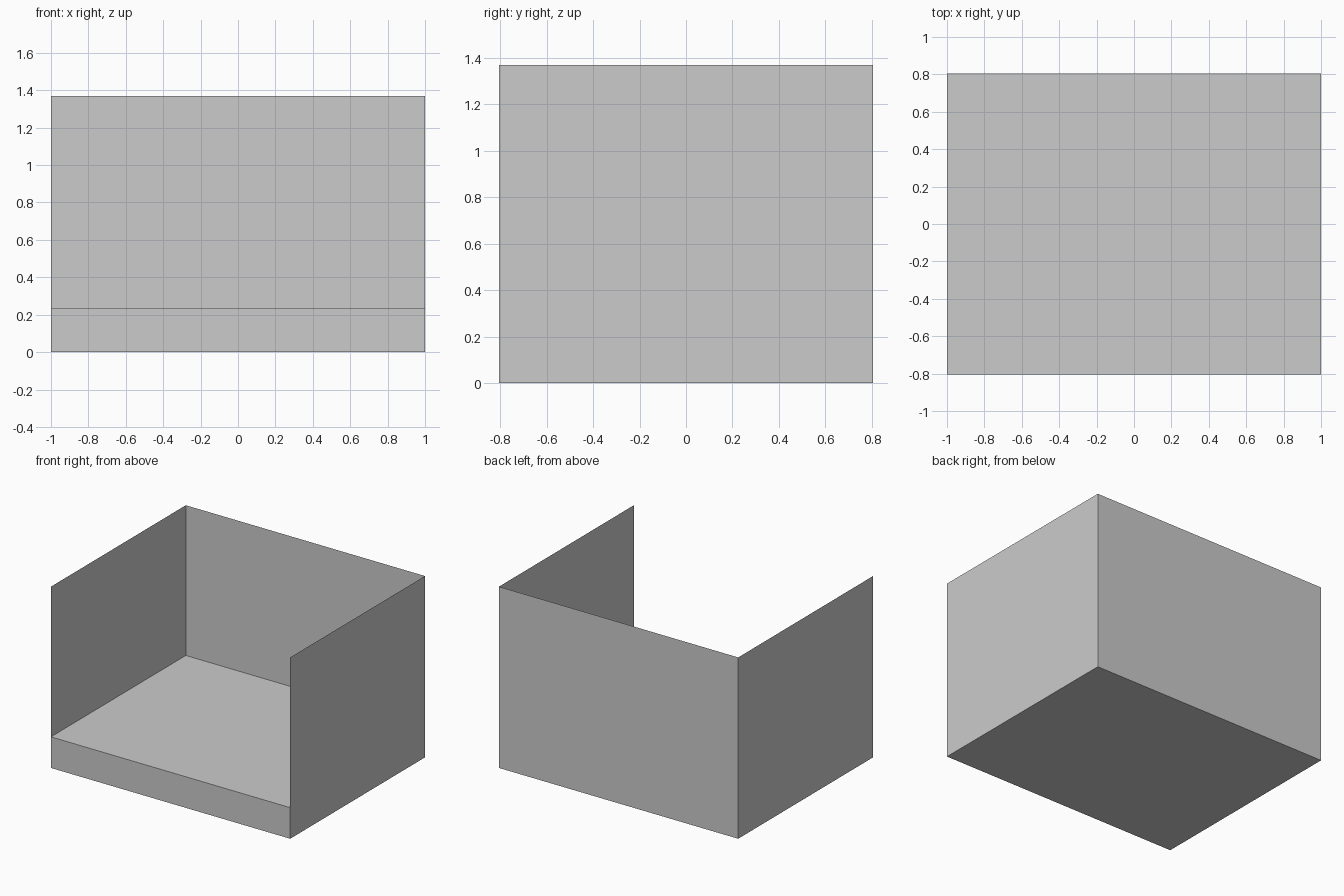
import bpy
import bmesh
from mathutils import Vector

if "Cube" in bpy.data.objects:
    bpy.data.objects.remove(bpy.data.objects["Cube"])

X, Y = 1.0, 0.805       # half width, half depth
H, FLOOR = 1.37, 0.235  # wall height, floor height


def sweep(name, profile, direction):
    """Sweep an open profile along a direction into a thin flat-faced sheet."""
    bm = bmesh.new()
    d = Vector(direction)
    near = [bm.verts.new(p) for p in profile]
    far = [bm.verts.new(Vector(p) + d) for p in profile]
    for i in range(len(profile) - 1):
        bm.faces.new((near[i], near[i + 1], far[i + 1], far[i]))
    mesh = bpy.data.meshes.new(name)
    bm.to_mesh(mesh)
    bm.free()
    obj = bpy.data.objects.new(name, mesh)
    bpy.context.collection.objects.link(obj)
    return obj


# Left, back and right walls: one thin U-shaped shell, open at the front and top
sweep("walls", [(X, -Y, 0), (X, Y, 0), (-X, Y, 0), (-X, -Y, 0)], (0, 0, H))

# Raised base: underside, front lip and floor, closed off by the walls
sweep("raised_base", [(X, Y, FLOOR), (X, -Y, FLOOR), (X, -Y, 0), (X, Y, 0)][::-1],
      (-2 * X, 0, 0))

# Make the base face outwards
base = bpy.data.objects["raised_base"].data
if base.polygons[0].normal.z > 0:
    base.flip_normals()
